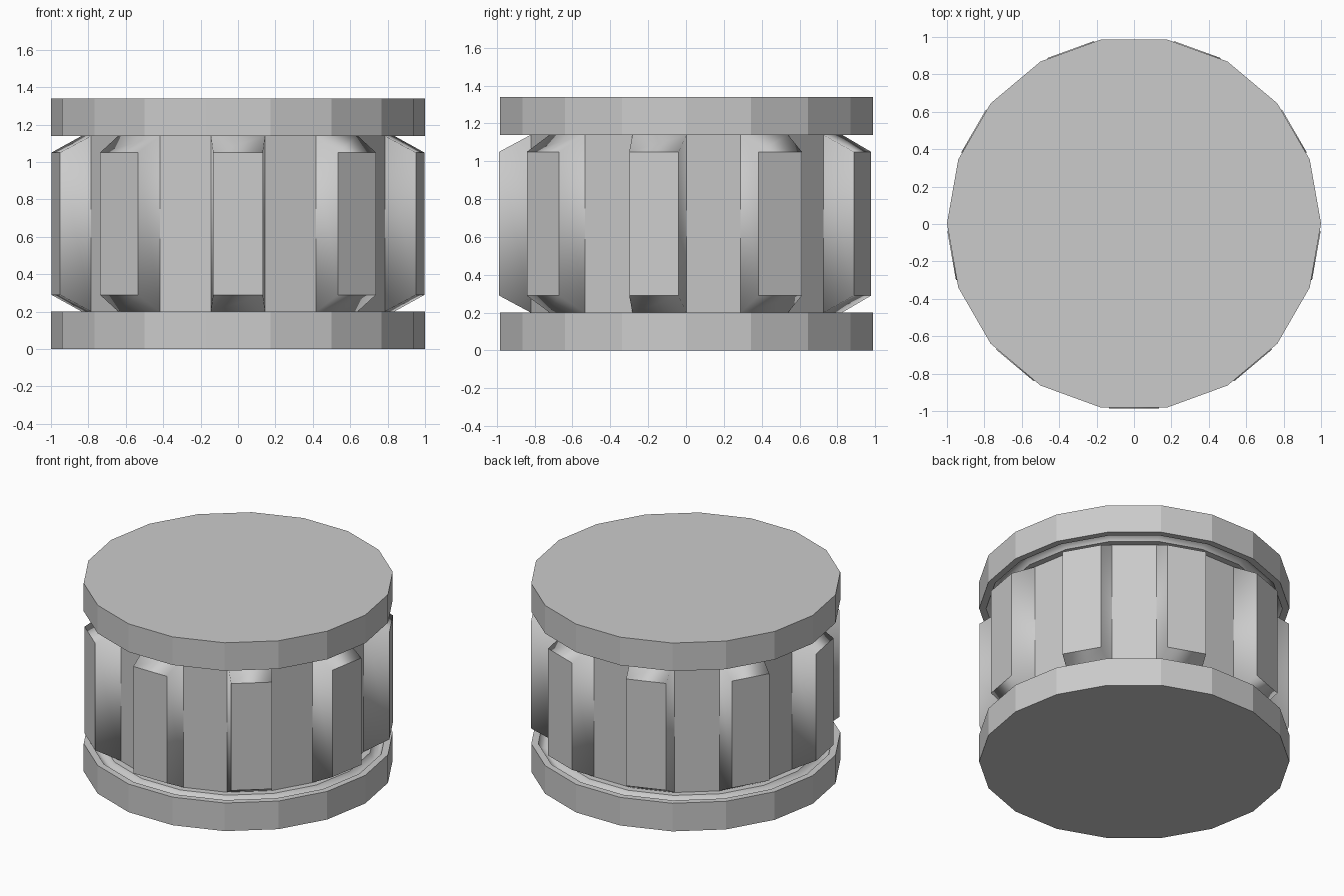
import bpy, bmesh, math

if "Cube" in bpy.data.objects:
    bpy.data.objects.remove(bpy.data.objects["Cube"])

SIDES = 18
STEP = math.tau / SIDES
SHIFT_Y = 0.0025
R_DRUM, Z_LOW, Z_HIGH = 0.835, 0.20, 1.14


def finish(bm, name, flip=None):
    mesh = bpy.data.meshes.new(name)
    bm.to_mesh(mesh)
    bm.free()
    obj = bpy.data.objects.new(name, mesh)
    obj.location.y = SHIFT_Y
    bpy.context.collection.objects.link(obj)
    return obj


def ring(bm, r, z):
    return [bm.verts.new((r * math.cos(i * STEP), r * math.sin(i * STEP), z))
            for i in range(SIDES)]


def bridge(bm, low, high, smooth=False):
    faces = []
    for i in range(SIDES):
        j = (i + 1) % SIDES
        f = bm.faces.new((low[i], low[j], high[j], high[i]))
        f.smooth = smooth
        faces.append(f)
    return faces


def sharpen(bm):
    # keep edges crisp wherever a flat face meets a smooth one
    for e in bm.edges:
        e.smooth = len(e.link_faces) == 2 and all(f.smooth for f in e.link_faces)


def flange(name, z_outer, z_inner):
    """Disc with a shallow smooth groove on the side facing the drum."""
    d = 1 if z_inner > z_outer else -1
    profile = [(1.0, z_outer), (1.0, z_inner), (0.955, z_inner),
               (0.935, z_inner - 0.035 * d), (0.90, z_inner - 0.035 * d),
               (0.88, z_inner), (R_DRUM, z_inner)]
    bm = bmesh.new()
    rings = [ring(bm, r, z) for r, z in profile]
    for k in range(len(rings) - 1):
        bridge(bm, rings[k], rings[k + 1], smooth=2 <= k <= 4)
    bm.faces.new(rings[0])
    bmesh.ops.recalc_face_normals(bm, faces=bm.faces[:])
    # open shell: make sure the cap faces outwards
    bm.faces.ensure_lookup_table()
    cap = bm.faces[len(bm.faces) - 1]
    if cap.normal.z * d > 0:
        bmesh.ops.reverse_faces(bm, faces=bm.faces[:])
    sharpen(bm)
    return finish(bm, name)


# Lower and upper discs
flange("bottom_disc", 0.0, Z_LOW)
flange("top_disc", 1.34, Z_HIGH)

# Drum with every second panel raised into a tapered block
bm = bmesh.new()
panels = bridge(bm, ring(bm, R_DRUM, Z_LOW), ring(bm, R_DRUM, Z_HIGH))
z_mid = (Z_LOW + Z_HIGH) / 2
for i in range(1, SIDES, 2):
    a = (i + 0.5) * STEP
    out = (math.cos(a), math.sin(a))
    side = (-out[1], out[0])
    base = list(panels[i].verts)
    tip = []
    for s, z in ((-1, 0.29), (1, 0.29), (1, 1.05), (-1, 1.05)):
        tip.append(bm.verts.new((0.99 * out[0] + s * 0.1325 * side[0],
                                 0.99 * out[1] + s * 0.1325 * side[1], z)))
    bm.faces.remove(panels[i])
    for k in range(4):
        f = bm.faces.new((base[k], base[(k + 1) % 4], tip[(k + 1) % 4], tip[k]))
        f.smooth = True
    bm.faces.new(tip)
bm.normal_update()
sharpen(bm)
finish(bm, "ribbed_drum")
